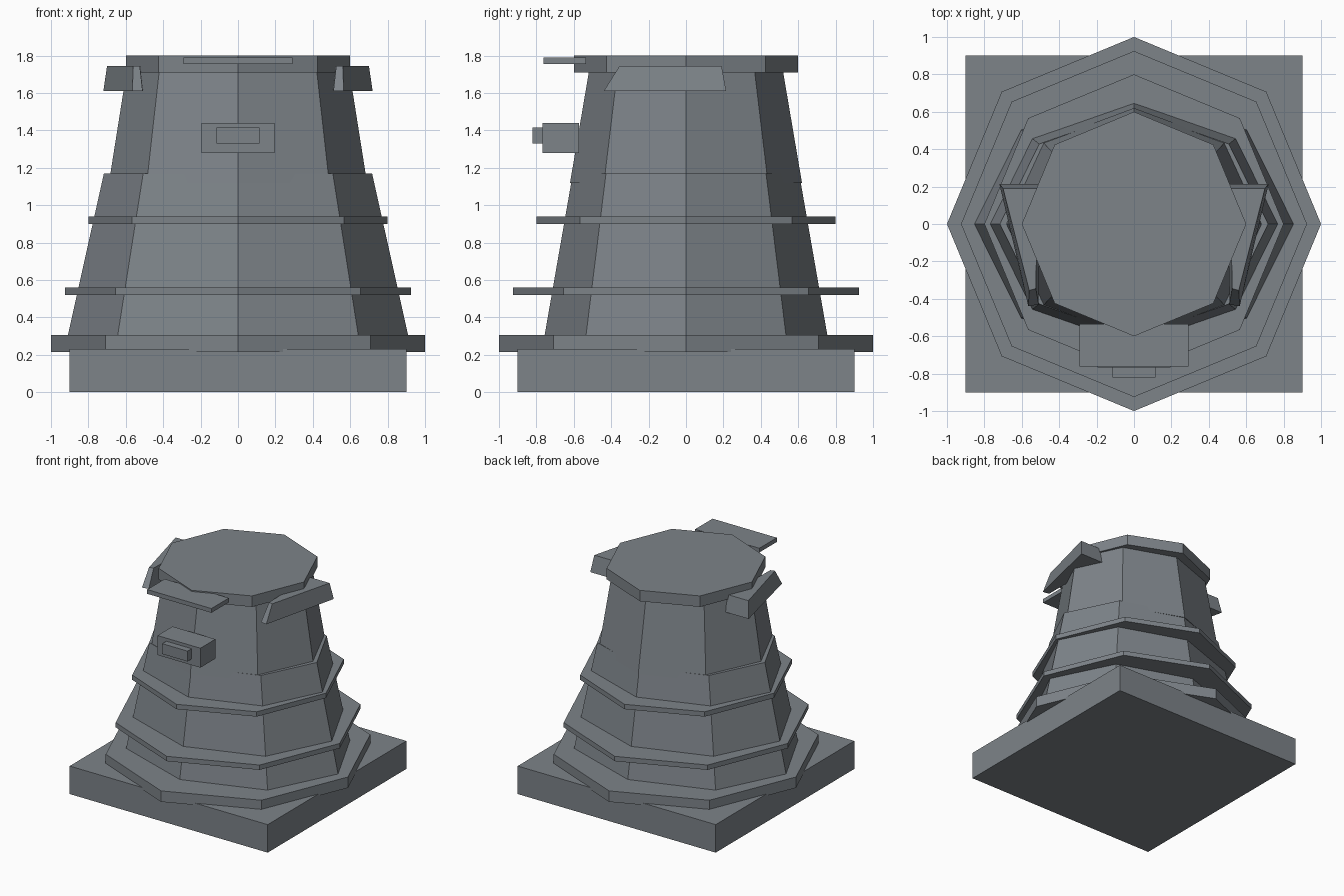
import bpy, bmesh, math

if "Cube" in bpy.data.objects:
    bpy.data.objects.remove(bpy.data.objects["Cube"])

metal = bpy.data.materials.new("slate_grey_metal")
metal.diffuse_color = (0.205, 0.228, 0.25, 1)
metal.use_nodes = True
metal.node_tree.nodes["Principled BSDF"].inputs["Base Color"].default_value = metal.diffuse_color


def make(name, verts, faces):
    mesh = bpy.data.meshes.new(name)
    mesh.from_pydata(verts, [], faces)
    bm = bmesh.new()
    bm.from_mesh(mesh)
    bmesh.ops.recalc_face_normals(bm, faces=bm.faces)
    bm.to_mesh(mesh)
    bm.free()
    mesh.materials.append(metal)
    obj = bpy.data.objects.new(name, mesh)
    bpy.context.collection.objects.link(obj)
    return obj


def prism(name, low, high, z0, z1):
    """Solid between two outlines with the same number of corners."""
    n = len(low)
    verts = [(x, y, z0) for x, y in low] + [(x, y, z1) for x, y in high]
    sides = [(i, (i + 1) % n, (i + 1) % n + n, i + n) for i in range(n)]
    return make(name, verts, [tuple(range(n)), tuple(range(n, 2 * n))] + sides)


def octagon(rx, ry):
    return [(rx * math.cos(i * math.pi / 4), ry * math.sin(i * math.pi / 4)) for i in range(8)]


def box(name, x, y0, y1, z0, z1):
    o = [(-x, y0), (x, y0), (x, y1), (-x, y1)]
    return prism(name, o, o, z0, z1)


# Square foundation
box("base_slab", 0.9, -0.9, 0.9, 0, 0.23)

# Tapered eight-sided tower, wider than deep
prism("lower_body", octagon(0.925, 0.768), octagon(0.717, 0.605), 0.235, 1.17)
prism("upper_body", octagon(0.69, 0.62), octagon(0.595, 0.518), 1.12, 1.72)

# Regular octagonal ledges and roof cap
for name, r, z0, z1 in (("foot_ledge", 1.0, 0.215, 0.305),
                        ("lower_ledge", 0.925, 0.52, 0.56),
                        ("upper_ledge", 0.8, 0.90, 0.94),
                        ("roof_cap", 0.6, 1.71, 1.80)):
    prism(name, octagon(r, r), octagon(r, r), z0, z1)

# Front housing and canopy plate
box("front_housing", 0.195, -0.767, -0.572, 1.28, 1.44)
box("front_slot", 0.115, -0.82, -0.76, 1.33, 1.415)
box("front_canopy", 0.292, -0.762, -0.535, 1.755, 1.79)

# Wedge-shaped side hoods, mirrored
low = [(0.72, 0.215), (0.505, 0.215), (0.51, -0.43), (0.565, -0.44)]
high = [(0.70, 0.19), (0.515, 0.19), (0.525, -0.345), (0.56, -0.355)]
for side, s in (("right", 1), ("left", -1)):
    prism(side + "_hood", [(s * x, y) for x, y in low], [(s * x, y) for x, y in high], 1.61, 1.745)
